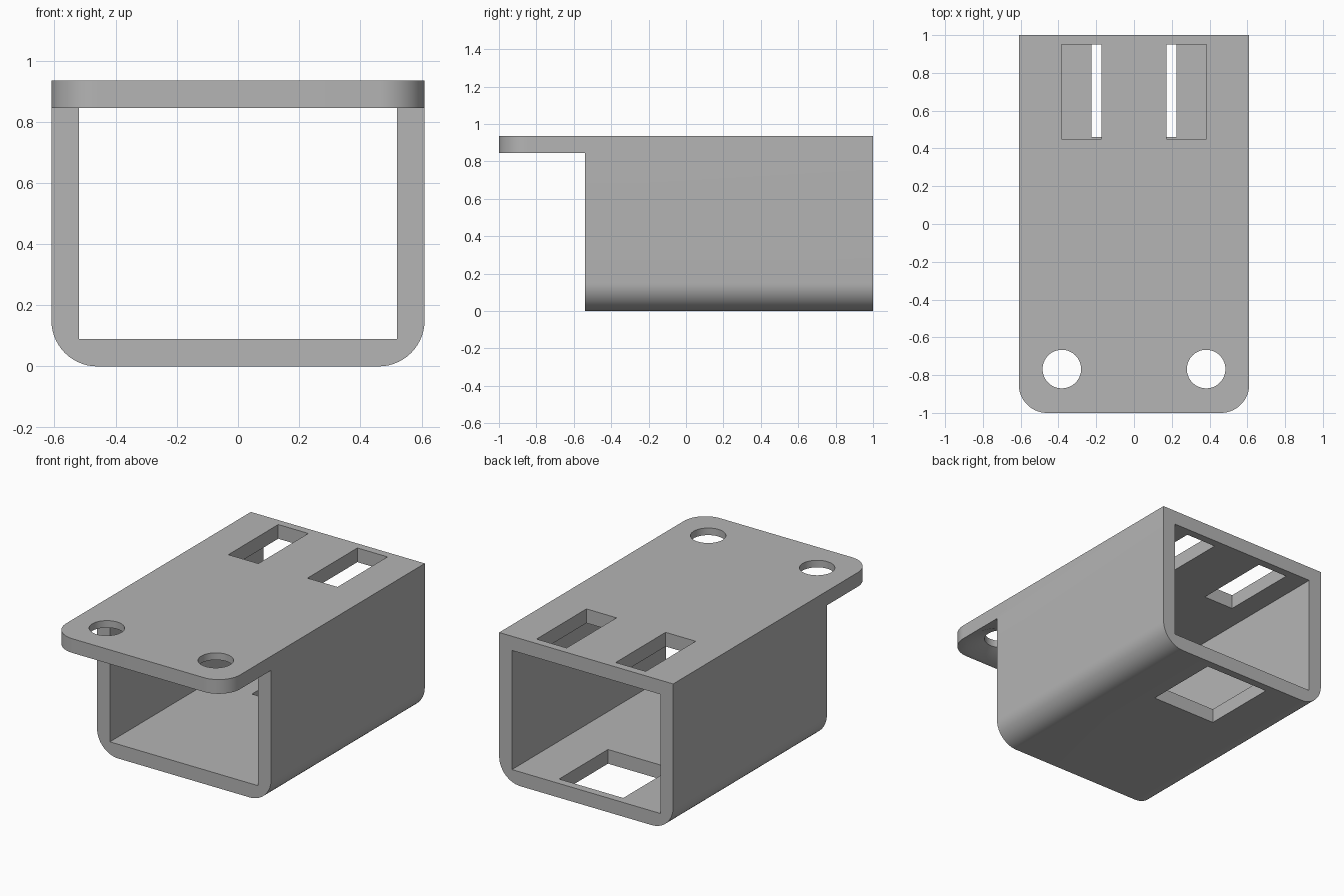
import bpy
import bmesh
from mathutils import Matrix, Vector

if "Cube" in bpy.data.objects:
    bpy.data.objects.remove(bpy.data.objects["Cube"], do_unlink=True)

WIDTH, HEIGHT, WALL = 0.61, 0.935, 0.09   # half width, full height, thickness
ROOF = HEIGHT - WALL                      # underside of the top plate
FRONT = -0.54                             # front end of the tube
RADIUS = 0.15

grey = bpy.data.materials.new("plain_grey")
grey.use_nodes = True
grey.diffuse_color = (0.46, 0.46, 0.46, 1)
grey.node_tree.nodes["Principled BSDF"].inputs["Base Color"].default_value = grey.diffuse_color


def make_object(name, bm):
    bmesh.ops.recalc_face_normals(bm, faces=bm.faces)
    mesh = bpy.data.meshes.new(name)
    bm.to_mesh(mesh)
    bm.free()
    mesh.materials.append(grey)
    obj = bpy.data.objects.new(name, mesh)
    bpy.context.collection.objects.link(obj)
    return obj


def box(name, low, high):
    low, high = Vector(low), Vector(high)
    bm = bmesh.new()
    bmesh.ops.create_cube(bm, size=1, matrix=Matrix.Translation((low + high) / 2)
                          @ Matrix.Diagonal((*(high - low), 1)))
    return make_object(name, bm)


def cone(name, x, y, bottom, top, r_bottom, r_top):
    bm = bmesh.new()
    bmesh.ops.create_cone(bm, cap_ends=True, segments=64, radius1=r_bottom, radius2=r_top,
                          depth=top - bottom,
                          matrix=Matrix.Translation((x, y, (bottom + top) / 2)))
    return make_object(name, bm)


# Body: side outline extruded across the width
bm = bmesh.new()
outline = [(-1, ROOF), (FRONT, ROOF), (FRONT, 0), (1, 0), (1, HEIGHT), (-1, HEIGHT)]
side = bm.faces.new([bm.verts.new((-WIDTH, y, z)) for y, z in outline])
extruded = bmesh.ops.extrude_face_region(bm, geom=[side])["geom"]
bmesh.ops.translate(bm, vec=(2 * WIDTH, 0, 0),
                    verts=[g for g in extruded if isinstance(g, bmesh.types.BMVert)])

# Round the lower long edges and the front corners of the top plate
round_edges = []
for edge in bm.edges:
    a, b = (v.co for v in edge.verts)
    same_side = abs(a.x - b.x) < 0.01
    if same_side and (max(a.z, b.z) < 0.01 or max(a.y, b.y) < -0.99):
        round_edges.append(edge)
bmesh.ops.bevel(bm, geom=round_edges, offset=RADIUS, offset_type='OFFSET', segments=14,
                profile=0.5, affect='EDGES', clamp_overlap=False)
bracket = make_object("bracket_body", bm)

# Cutters: bore, floor window, top slots and countersunk holes
cutters = [
    box("bore", (WALL - WIDTH, -0.7, WALL), (WIDTH - WALL, 1.1, ROOF)),
    box("floor_window", (-0.225, 0.46, -0.1), (0.225, 0.95, 0.2)),
]
for s in (-1, 1):
    xs = sorted((s * 0.172, s * 0.383))
    cutters.append(box("top_slot", (xs[0], 0.45, 0.7), (xs[1], 0.95, 1.1)))
    cutters.append(cone("screw_hole", s * 0.382, -0.768, 0.7, 1.1, 0.102, 0.102))
    cutters.append(cone("countersink", s * 0.382, -0.768, ROOF - 0.005, ROOF + 0.045,
                        0.222, 0.102))

bpy.context.view_layer.objects.active = bracket
for cutter in cutters:
    cutter.hide_render = True
    mod = bracket.modifiers.new(cutter.name, 'BOOLEAN')
    mod.operation = 'DIFFERENCE'
    mod.solver = 'EXACT'
    mod.object = cutter
    bpy.ops.object.modifier_apply(modifier=mod.name)
    bpy.data.objects.remove(cutter, do_unlink=True)

# Smooth the rounded surfaces, keep the machined edges sharp
bpy.ops.object.select_all(action='DESELECT')
bracket.select_set(True)
bpy.ops.object.shade_smooth_by_angle(angle=0.5)
